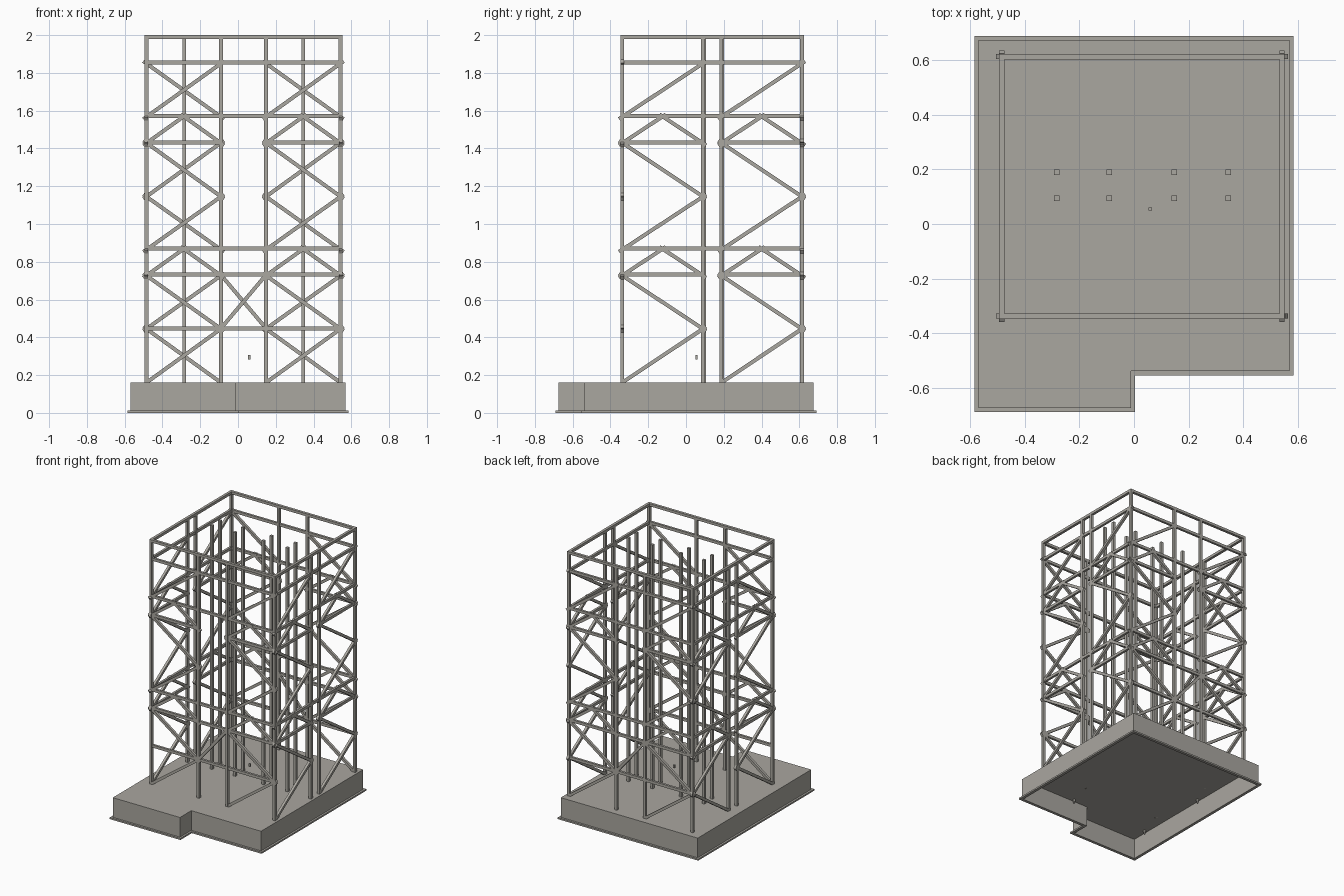
import bpy, bmesh
from mathutils import Vector, Matrix

if "Cube" in bpy.data.objects:
    bpy.data.objects.remove(bpy.data.objects["Cube"])

grey = bpy.data.materials.new("concrete_grey")
grey.diffuse_color = (0.40, 0.385, 0.35, 1)
grey.use_nodes = True
grey.node_tree.nodes["Principled BSDF"].inputs["Base Color"].default_value = grey.diffuse_color

XS = (-0.485, -0.09, 0.148, 0.543)   # post lines on front and back
YS = (-0.338, 0.09, 0.187, 0.614)    # post lines on the sides
BASE = 0.16


def finish(name, bm):
    bmesh.ops.recalc_face_normals(bm, faces=bm.faces)
    me = bpy.data.meshes.new(name)
    bm.to_mesh(me)
    bm.free()
    me.materials.append(grey)
    ob = bpy.data.objects.new(name, me)
    bpy.context.collection.objects.link(ob)
    return ob


def beam(bm, p, q, normal, width=0.02, depth=0.02, ext0=0.0, ext1=0.0):
    """Box from p to q; depth is measured along the wall normal."""
    p, q, n = Vector(p), Vector(q), Vector(normal)
    d = (q - p).normalized()
    p, q = p - d * ext0, q + d * ext1
    s = n.cross(d)
    m = Matrix((s * width, n * depth, d * (q - p).length)).transposed().to_4x4()
    m.translation = (p + q) / 2
    bmesh.ops.create_cube(bm, size=1, matrix=m)


def prism(bm, pts, z0, z1, cap_bottom=True, cap_top=True):
    lo = [bm.verts.new((x, y, z0)) for x, y in pts]
    hi = [bm.verts.new((x, y, z1)) for x, y in pts]
    for i in range(len(pts)):
        j = (i + 1) % len(pts)
        bm.faces.new((lo[i], lo[j], hi[j], hi[i]))
    if cap_bottom:
        bm.faces.new(lo[::-1])
    if cap_top:
        bm.faces.new(hi)
    return lo, hi


def outline(i):
    """Notched footprint, inset by i."""
    return [(-0.585 + i, -0.69 + i), (0.004 - i, -0.69 + i), (0.004 - i, -0.555 + i),
            (0.585 - i, -0.555 + i), (0.585 - i, 0.69 - i), (-0.585 + i, 0.69 - i)]


def bridge(bm, a, b):
    for i in range(len(a)):
        j = (i + 1) % len(a)
        bm.faces.new((a[i], a[j], b[j], b[i]))


# hollow base with a rim flange
bm = bmesh.new()
rim_lo, rim_hi = prism(bm, outline(0), 0, 0.012, False, False)
out_lo, out_hi = prism(bm, outline(0.015), 0.012, BASE, False, True)
in_lo, in_hi = prism(bm, outline(0.022), 0, BASE - 0.007, False, True)
bridge(bm, rim_hi, out_lo)
bridge(bm, rim_lo, in_lo)
finish("base", bm)

# small pegs under the base
bm = bmesh.new()
for x, y in ((-0.54, -0.53), (-0.545, 0.04), (0.115, -0.515)):
    bmesh.ops.create_cone(bm, cap_ends=True, segments=6, radius1=0.004, radius2=0.012, depth=0.03,
                          matrix=Matrix.Translation((x, y, BASE - 0.02)))
finish("base_pegs", bm)

# inner columns
bm = bmesh.new()
for x in (-0.284, -0.09, 0.147, 0.345):
    for y in (0.095, 0.19):
        beam(bm, (x, y, BASE), (x, y, 1.995), (0, 1, 0), 0.02, 0.02)
finish("inner_columns", bm)

# corner posts
bm = bmesh.new()
for x in (XS[0], XS[3]):
    for y in (YS[0], YS[3]):
        beam(bm, (x, y, BASE), (x, y, 1.99), (0, 1, 0))
finish("corner_posts", bm)

# small block hanging inside
bm = bmesh.new()
beam(bm, (0.06, 0.055, 0.283), (0.06, 0.055, 0.307), (0, 1, 0), 0.012, 0.01)
finish("small_block", bm)


def wall(name, place, normal, lines, flips, full, split, cross):
    """place maps (u, z) to 3D; flips tells which way each bay's zigzag starts."""
    bays = ((lines[0], lines[1]), (lines[2], lines[3]))

    bm = bmesh.new()
    for u in lines[1:3]:
        beam(bm, place(u, BASE), place(u, 1.99), normal)
    finish(name + "_posts", bm)

    bm = bmesh.new()
    for z in full:
        beam(bm, place(lines[0], z), place(lines[3], z), normal, 0.021, 0.017)
    for z in split:
        for a, b in bays:
            beam(bm, place(a, z), place(b, z), normal, 0.021, 0.017, 0.008, 0.008)
    beam(bm, place(lines[0], 1.99), place(lines[3], 1.99), normal, 0.02, 0.02, 0.01, 0.01)
    finish(name + "_rails", bm)

    bm = bmesh.new()
    e = 0.02
    for a, b in bays:
        if flips:
            a, b = b, a
        mid = (a + b) / 2
        # zigzag braces
        for u0, z0, u1, z1 in ((a, BASE, b, 0.445), (b, 0.445, a, 0.727),
                               (a, 0.864, b, 1.145), (b, 1.145, a, 1.43),
                               (a, 1.567, b, 1.85)):
            beam(bm, place(u0, z0), place(u1, z1), normal, 0.02, 0.019,
                 0 if z0 == BASE else e, e)
        # short peaked braces
        for z in (0.727, 1.428):
            for u in (a, b):
                beam(bm, place(u, z), place(mid, z + 0.141), normal, 0.02, 0.019, e, e)
    # middle bay brace
    if cross:
        a, b = (lines[2], lines[1]) if flips else (lines[1], lines[2])
        beam(bm, place(a, 0.448), place(b, 0.73), normal, 0.02, 0.019)
    finish(name + "_braces", bm)


for name, y, flip in (("front", YS[0], False), ("back", YS[3], True)):
    wall(name, lambda u, z, y=y: (u, y, z), (0, 1, 0), XS, flip,
         (0.448, 0.732, 0.87, 1.573, 1.854), (1.432,), True)
for name, x in (("left", XS[0]), ("right", XS[3])):
    wall(name, lambda u, z, x=x: (x, u, z), (1, 0, 0), YS, False,
         (0.87, 1.573, 1.854), (0.732, 1.432), False)
